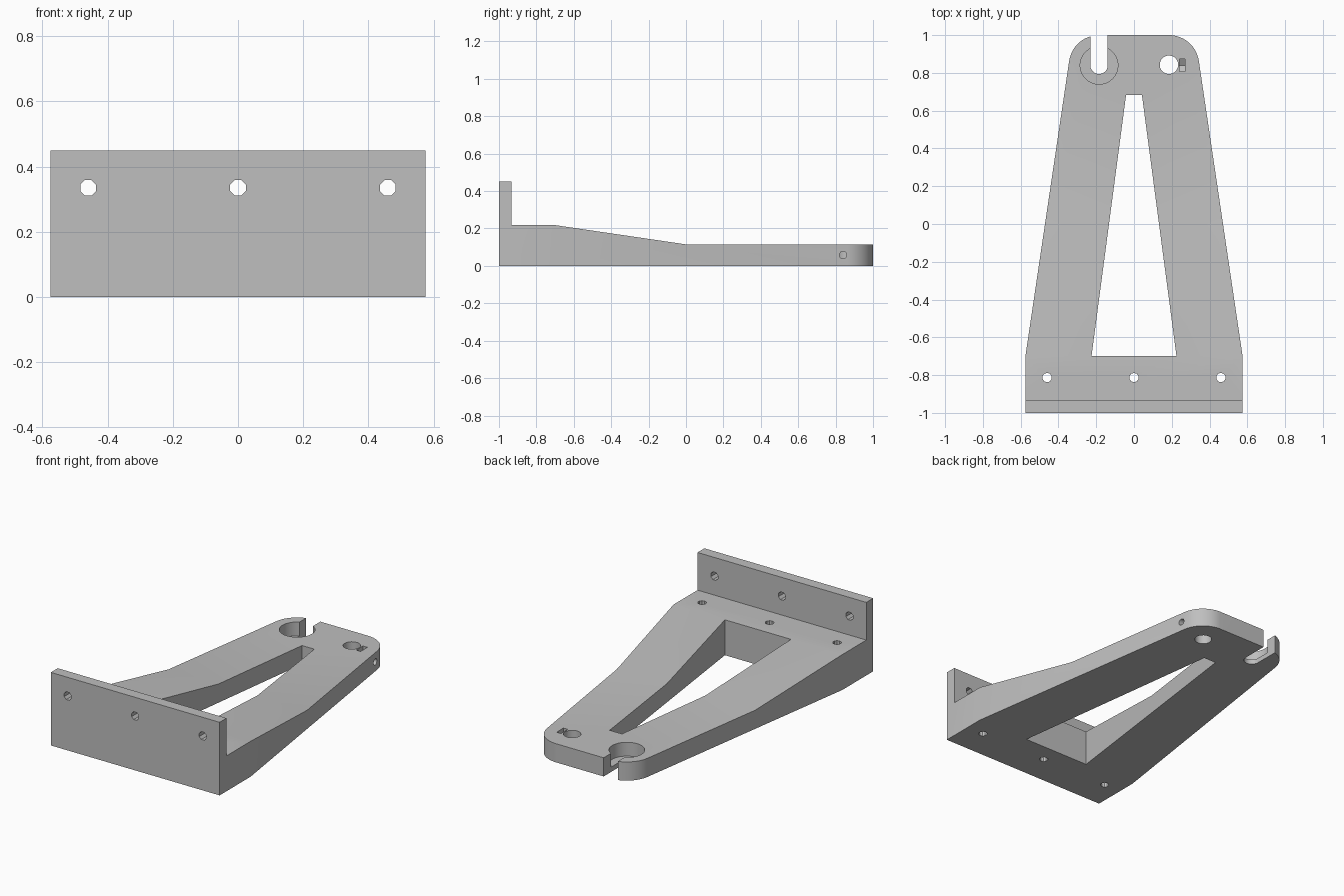
import bpy, bmesh, math
from mathutils import Matrix, Vector

default = bpy.data.objects.get("Cube")
if default:
    bpy.data.objects.remove(default, do_unlink=True)

grey = bpy.data.materials.new("plain grey")
grey.use_nodes = True
GREY = (0.52, 0.52, 0.52, 1)
grey.diffuse_color = GREY
grey.node_tree.nodes["Principled BSDF"].inputs["Base Color"].default_value = GREY

# Axis frames: local profile (u, v) and extrusion direction w
UP = Matrix.Identity(3)
ALONG_X = Matrix(((0, 0, 1), (1, 0, 0), (0, 1, 0)))
ALONG_Y = Matrix(((1, 0, 0), (0, 0, -1), (0, 1, 0)))


def prism(name, points, start, end, frame=UP):
    """Extrude a 2D profile from start to end along the frame's third axis."""
    bm = bmesh.new()
    base = bm.faces.new([bm.verts.new(frame @ Vector((u, v, start))) for u, v in points])
    out = bmesh.ops.extrude_face_region(bm, geom=[base])
    verts = [g for g in out["geom"] if isinstance(g, bmesh.types.BMVert)]
    bmesh.ops.translate(bm, verts=verts, vec=frame @ Vector((0, 0, end - start)))
    bmesh.ops.recalc_face_normals(bm, faces=bm.faces)
    mesh = bpy.data.meshes.new(name)
    bm.to_mesh(mesh)
    bm.free()
    mesh.materials.append(grey)
    obj = bpy.data.objects.new(name, mesh)
    bpy.context.collection.objects.link(obj)
    return obj


def arc(cx, cy, r, a0, a1, steps):
    angles = [math.radians(a0 + (a1 - a0) * i / steps) for i in range(steps + 1)]
    return [(cx + r * math.cos(a), cy + r * math.sin(a)) for a in angles]


def circle(cx, cy, r, sides):
    turn = 180 / sides
    return arc(cx, cy, r, turn, 360 + turn, sides)[:-1]


def combine(target, tool, operation="DIFFERENCE"):
    mod = target.modifiers.new("cut", "BOOLEAN")
    mod.operation, mod.solver, mod.object = operation, "EXACT", tool
    bpy.context.view_layer.objects.active = target
    bpy.ops.object.modifier_apply(modifier=mod.name)
    bpy.data.objects.remove(tool, do_unlink=True)


HALF, EYE_X, EYE_Y = 0.575, 0.185, 0.84

# Side silhouette: upright plate, thick foot, sloping arms, thin head
bracket = prism("bracket", [(-1, 0), (1, 0), (1, 0.115), (0, 0.115), (-0.7, 0.218),
                            (-0.933, 0.218), (-0.933, 0.45), (-1, 0.45)],
                -HALF, HALF, ALONG_X)

# Plan outline: straight foot, tapering arms, rounded head
right_half = [(HALF, -1.1), (HALF, -0.7)] + arc(EYE_X, EYE_Y, 0.16, 8.6, 90, 16)
outline = right_half + [(-x, y) for x, y in reversed(right_half)]
combine(bracket, prism("plan_outline", outline, -0.1, 0.6), "INTERSECT")

# Window between the arms
combine(bracket, prism("window", [(-0.225, -0.7), (0.225, -0.7), (0.042, 0.683),
                                  (-0.042, 0.683)], -0.1, 0.6))

# Screw holes in the foot and in the upright plate
for x in (-0.46, 0, 0.46):
    combine(bracket, prism("foot_hole", circle(x, -0.813, 0.025, 10), -0.1, 0.4))
    combine(bracket, prism("plate_hole", circle(x, 0.335, 0.026, 8), 0.9, 1.1, ALONG_Y))

# Open slot with a round counterbore
slot = arc(-EYE_X, EYE_Y, 0.046, 180, 360, 12) + [(-EYE_X + 0.046, 1.1), (-EYE_X - 0.046, 1.1)]
combine(bracket, prism("slot", slot, -0.1, 0.3))
combine(bracket, prism("counterbore", circle(-EYE_X, EYE_Y, 0.1, 40), 0.03, 0.3))

# Rod hole with a clamping screw hole and a pointed nut pocket
combine(bracket, prism("rod_hole", circle(EYE_X, EYE_Y + 0.003, 0.049, 24), -0.1, 0.3))
combine(bracket, prism("clamp_hole", circle(EYE_Y, 0.058, 0.02, 12), EYE_X, 0.5, ALONG_X))
nut = [(EYE_Y - 0.033, 0.2), (EYE_Y - 0.033, 0.039), (EYE_Y, 0.02),
       (EYE_Y + 0.033, 0.039), (EYE_Y + 0.033, 0.2)]
combine(bracket, prism("nut_pocket", nut, 0.24, 0.27, ALONG_X))

# Smooth the rounded walls, keep edges sharp
bpy.ops.object.select_all(action="DESELECT")
bracket.select_set(True)
bpy.context.view_layer.objects.active = bracket
bpy.ops.object.shade_smooth_by_angle(angle=math.radians(31))
